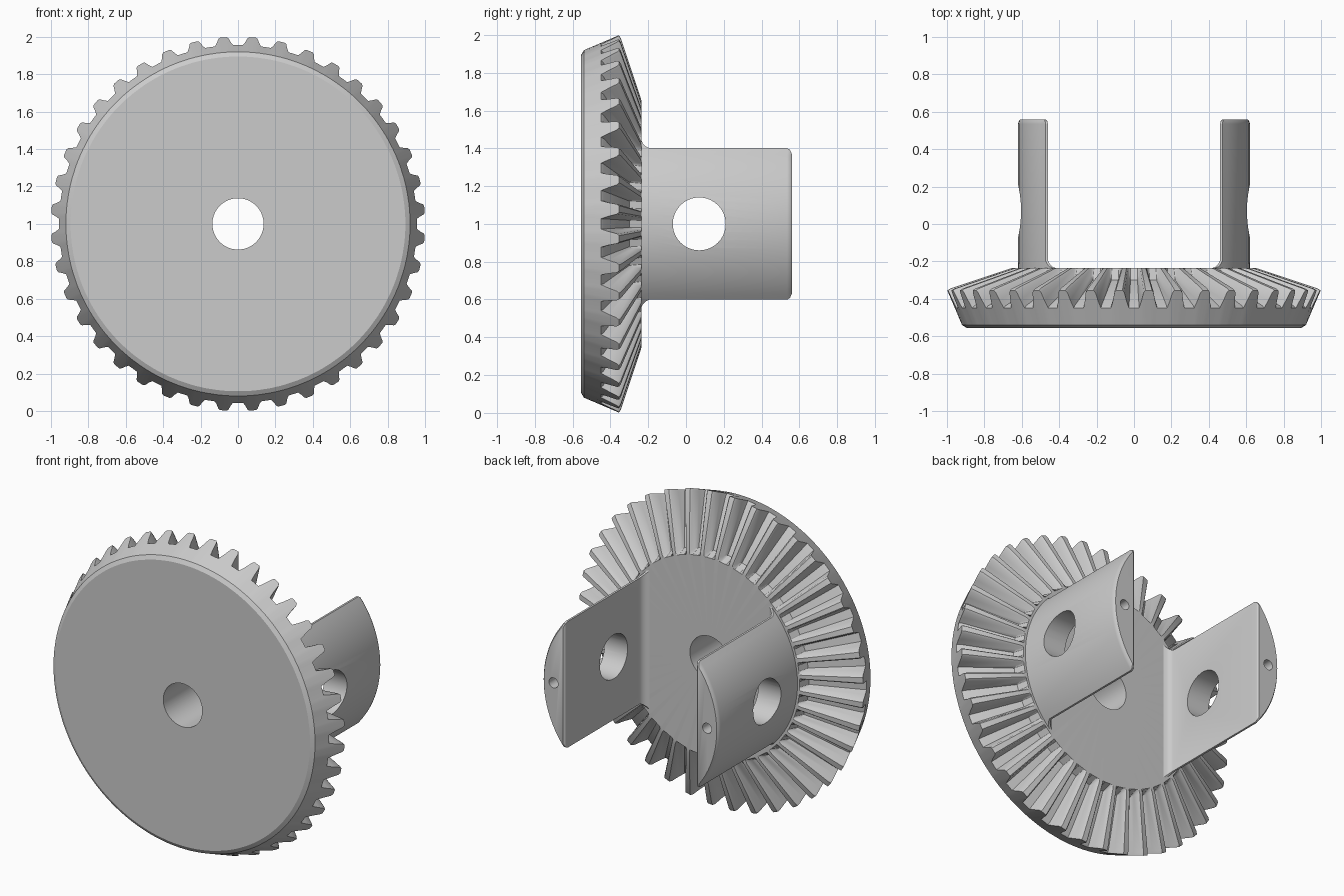
import bpy, bmesh, math
from mathutils import Matrix

if "Cube" in bpy.data.objects:
    bpy.data.objects.remove(bpy.data.objects["Cube"])

AXIS_Z = 1.0      # height of the gear axis
TEETH = 40
HUB_R = 0.62

steel = bpy.data.materials.new("plain grey")
steel.use_nodes = True
GREY = (0.6, 0.6, 0.6, 1)
steel.diffuse_color = GREY
steel.node_tree.nodes["Principled BSDF"].inputs["Base Color"].default_value = GREY


def skin(name, rings, closed_loop):
    """Bridge equal-length rings; close the run of rings or cap its ends."""
    bm = bmesh.new()
    loops = [[bm.verts.new(p) for p in ring] for ring in rings]
    pairs = list(zip(loops, loops[1:]))
    if closed_loop:
        pairs.append((loops[-1], loops[0]))
    else:
        bm.faces.new(loops[0])
        bm.faces.new(loops[-1])
    n = len(loops[0])
    for a, b in pairs:
        for i in range(n):
            j = (i + 1) % n
            bm.faces.new((a[i], a[j], b[j], b[i]))
    bmesh.ops.recalc_face_normals(bm, faces=bm.faces)
    mesh = bpy.data.meshes.new(name)
    bm.to_mesh(mesh)
    bm.free()
    obj = bpy.data.objects.new(name, mesh)
    bpy.context.collection.objects.link(obj)
    mesh.materials.append(steel)
    return obj


def activate(obj):
    bpy.ops.object.select_all(action='DESELECT')
    obj.select_set(True)
    bpy.context.view_layer.objects.active = obj


def drill(obj, radius, depth, matrix):
    """Cut a round hole, then remove the cutter."""
    bm = bmesh.new()
    bmesh.ops.create_cone(bm, cap_ends=True, segments=40, radius1=radius,
                          radius2=radius, depth=depth, matrix=matrix)
    mesh = bpy.data.meshes.new("hole_cutter")
    bm.to_mesh(mesh)
    bm.free()
    mesh.materials.append(steel)
    cutter = bpy.data.objects.new("hole_cutter", mesh)
    cutter.hide_render = True
    bpy.context.collection.objects.link(cutter)
    mod = obj.modifiers.new("hole", 'BOOLEAN')
    mod.operation, mod.solver, mod.object = 'DIFFERENCE', 'EXACT', cutter
    activate(obj)
    bpy.ops.object.modifier_apply(modifier=mod.name)
    bpy.data.objects.remove(cutter)


def smooth(obj, degrees):
    activate(obj)
    bpy.ops.object.shade_smooth_by_angle(angle=math.radians(degrees))


# Bevel gear: a turned section whose toothed corners rise and fall with angle
def gear_section(h):
    def mix(root, tip):
        return tuple(a + (b - a) * h for a, b in zip(root, tip))
    return [(0.137, -0.235), (0.137, -0.555), (0.895, -0.555), (0.92, -0.54),
            mix((0.957, -0.45), (1.0, -0.355)),
            mix((0.945, -0.437), (0.985, -0.345)),
            mix((0.655, -0.30), (0.66, -0.237)),
            (0.635, -0.235)]


# Tooth shape: position across one pitch, height
tooth = [(-0.32, 0), (-0.24, 0.4), (-0.17, 0.88), (-0.11, 1),
         (0.11, 1), (0.17, 0.88), (0.24, 0.4), (0.32, 0)]
rings = []
for t in range(TEETH):
    for offset, height in tooth:
        a = (t + 0.5 + offset) * math.tau / TEETH
        rings.append([(r * math.cos(a), y, AXIS_Z + r * math.sin(a))
                      for r, y in gear_section(height)])
gear = skin("bevel_gear", rings, True)
smooth(gear, 28)


# Arms: slices of a cylinder, flared at the foot and eased at the tip
def arm_ring(side, y, chord, radius):
    top = 0.965 * math.sqrt(radius ** 2 - chord ** 2)
    a = math.asin(top / radius)
    steps = 20
    arc = [a * (2 * i / steps - 1) for i in range(steps + 1)]
    ring = [(radius * math.cos(t), radius * math.sin(t)) for t in arc]
    ring += [(chord, top), (chord, -top)]
    return [(side * x, y, AXIS_Z + z) for x, z in ring]


foot = [(-0.26, 0.42), (-0.235, 0.42), (-0.228, 0.437),
        (-0.214, 0.451), (-0.195, 0.46), (0.535, 0.46)]
for side, label in ((1, "left"), (-1, "right")):
    sections = [arm_ring(side, y, c, HUB_R) for y, c in foot]
    sections.append(arm_ring(side, 0.55, 0.463, HUB_R - 0.004))
    sections.append(arm_ring(side, 0.56, 0.472, HUB_R - 0.012))
    arm = skin(label + "_arm", sections, False)
    # Cross-pin hole and small pit in the tip
    drill(arm, 0.14, 0.5, Matrix.Translation((side * 0.54, 0.07, AXIS_Z))
          @ Matrix.Rotation(math.pi / 2, 4, 'Y'))
    drill(arm, 0.032, 0.2, Matrix.Translation((side * 0.54, 0.56, AXIS_Z))
          @ Matrix.Rotation(math.pi / 2, 4, 'X'))
    smooth(arm, 30)
